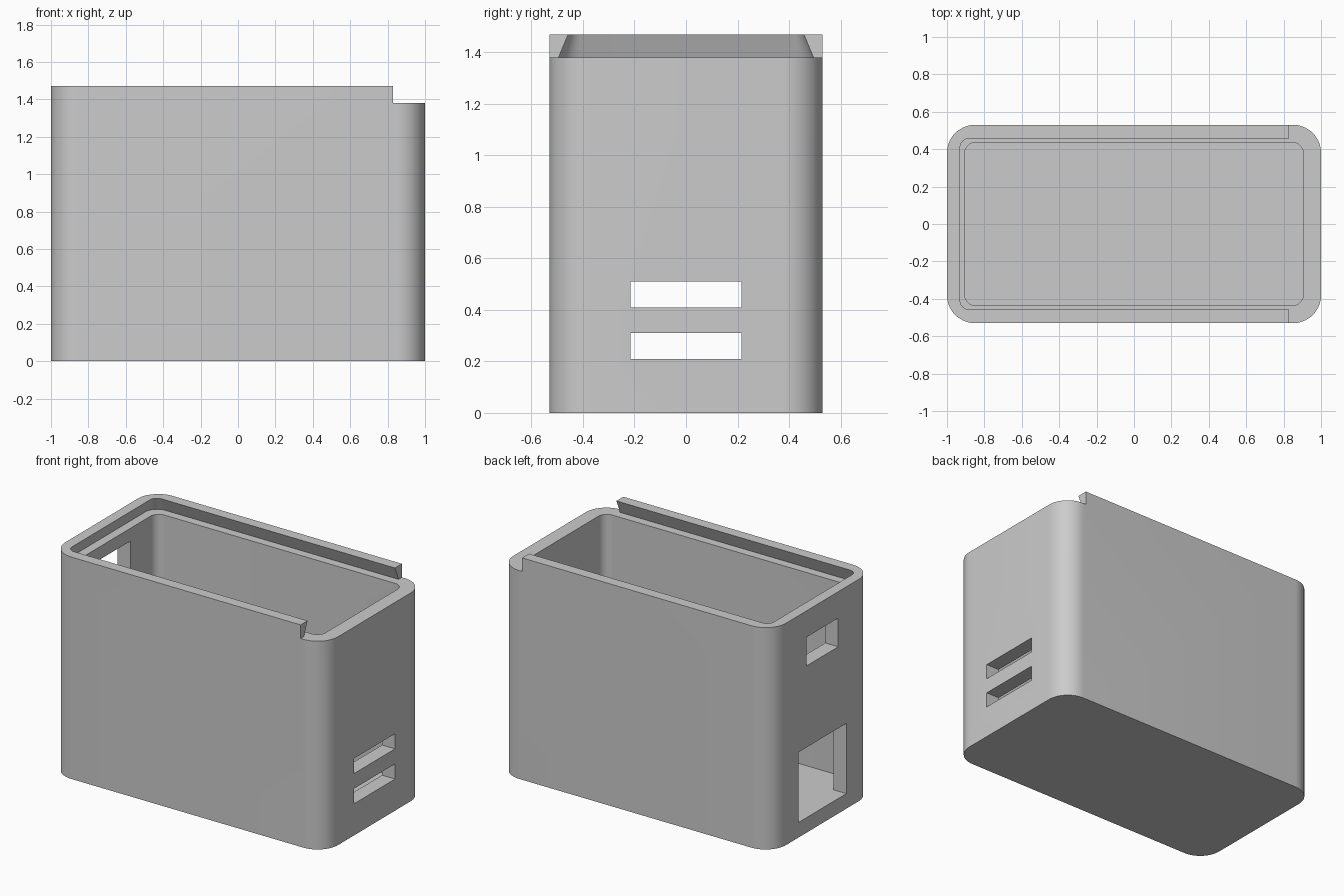
import bpy, bmesh
from math import cos, sin, pi

if "Cube" in bpy.data.objects:
    bpy.data.objects.remove(bpy.data.objects["Cube"], do_unlink=True)

WALL_TOP, LEDGE, FLOOR = 1.47, 1.38, 0.10

grey = bpy.data.materials.new("plastic grey")
grey.use_nodes = True
colour = (0.6, 0.6, 0.6, 1)
grey.diffuse_color = colour
grey.node_tree.nodes["Principled BSDF"].inputs["Base Color"].default_value = colour


def rounded_ring(x0, x1, hy, r, z, steps=14):
    """Points of a rounded rectangle at height z, counter-clockwise."""
    corners = [(x1 - r, hy - r), (x0 + r, hy - r), (x0 + r, r - hy), (x1 - r, r - hy)]
    return [(cx + r * cos(a), cy + r * sin(a), z)
            for q, (cx, cy) in enumerate(corners)
            for a in [(q + i / steps) * pi / 2 for i in range(steps + 1)]]


def loft(name, bottom, top):
    """Closed solid between two rounded rectangles."""
    bm = bmesh.new()
    low, high = ([bm.verts.new(p) for p in rounded_ring(*ring)] for ring in (bottom, top))
    n = len(low)
    bm.faces.new(low[::-1])
    bm.faces.new(high)
    for i in range(n):
        j = (i + 1) % n
        bm.faces.new((low[i], low[j], high[j], high[i]))
    return make_object(name, bm)


def box(name, x, y, z):
    """Box from (min, max) pairs."""
    bm = bmesh.new()
    bmesh.ops.create_cube(bm, size=1)
    for v in bm.verts:
        v.co = [s[0] if c < 0 else s[1] for c, s in zip(v.co, (x, y, z))]
    return make_object(name, bm)


def make_object(name, bm):
    mesh = bpy.data.meshes.new(name)
    bm.to_mesh(mesh)
    bm.free()
    mesh.materials.append(grey)
    obj = bpy.data.objects.new(name, mesh)
    bpy.context.collection.objects.link(obj)
    return obj


# Outer case block
case = loft("case", (-1, 1, 0.53, 0.15, 0), (-1, 1, 0.53, 0.15, WALL_TOP))

# Hollow interior, undercut lid groove, and the open end where the lid slides in
cutters = [
    loft("interior_cutter", (-0.905, 0.905, 0.437, 0.06, FLOOR),
         (-0.905, 0.905, 0.437, 0.06, 1.6)),
    loft("lid_groove_cutter", (-0.965, 1.5, 0.495, 0.085, LEDGE),
         (-0.895, 1.5, 0.42, 0.015, 1.56)),
    box("lid_entry_cutter", (0.83, 1.2), (-0.7, 0.7), (LEDGE, 1.6)),
]
# Two slots on one end, a small and a large window on the other
for z in (0.21, 0.41):
    cutters.append(box("slot_cutter", (0.8, 1.2), (-0.215, 0.215), (z, z + 0.1)))
cutters.append(box("small_window_cutter", (-1.2, -0.8), (-0.165, 0.165), (1.105, 1.295)))
cutters.append(box("large_window_cutter", (-1.2, -0.8), (-0.25, 0.25), (FLOOR, 0.565)))

for cutter in cutters:
    mod = case.modifiers.new(cutter.name, "BOOLEAN")
    mod.operation, mod.solver, mod.object = "DIFFERENCE", "EXACT", cutter
    cutter.hide_render = True

# Bake the cuts and drop the cutters
bpy.context.view_layer.update()
graph = bpy.context.evaluated_depsgraph_get()
result = bpy.data.meshes.new_from_object(case.evaluated_get(graph))
case.modifiers.clear()
case.data = result
for cutter in cutters:
    bpy.data.objects.remove(cutter, do_unlink=True)

# Smooth corners, sharp rims
bpy.ops.object.select_all(action="DESELECT")
case.select_set(True)
bpy.context.view_layer.objects.active = case
bpy.ops.object.shade_smooth_by_angle(angle=pi / 6)
